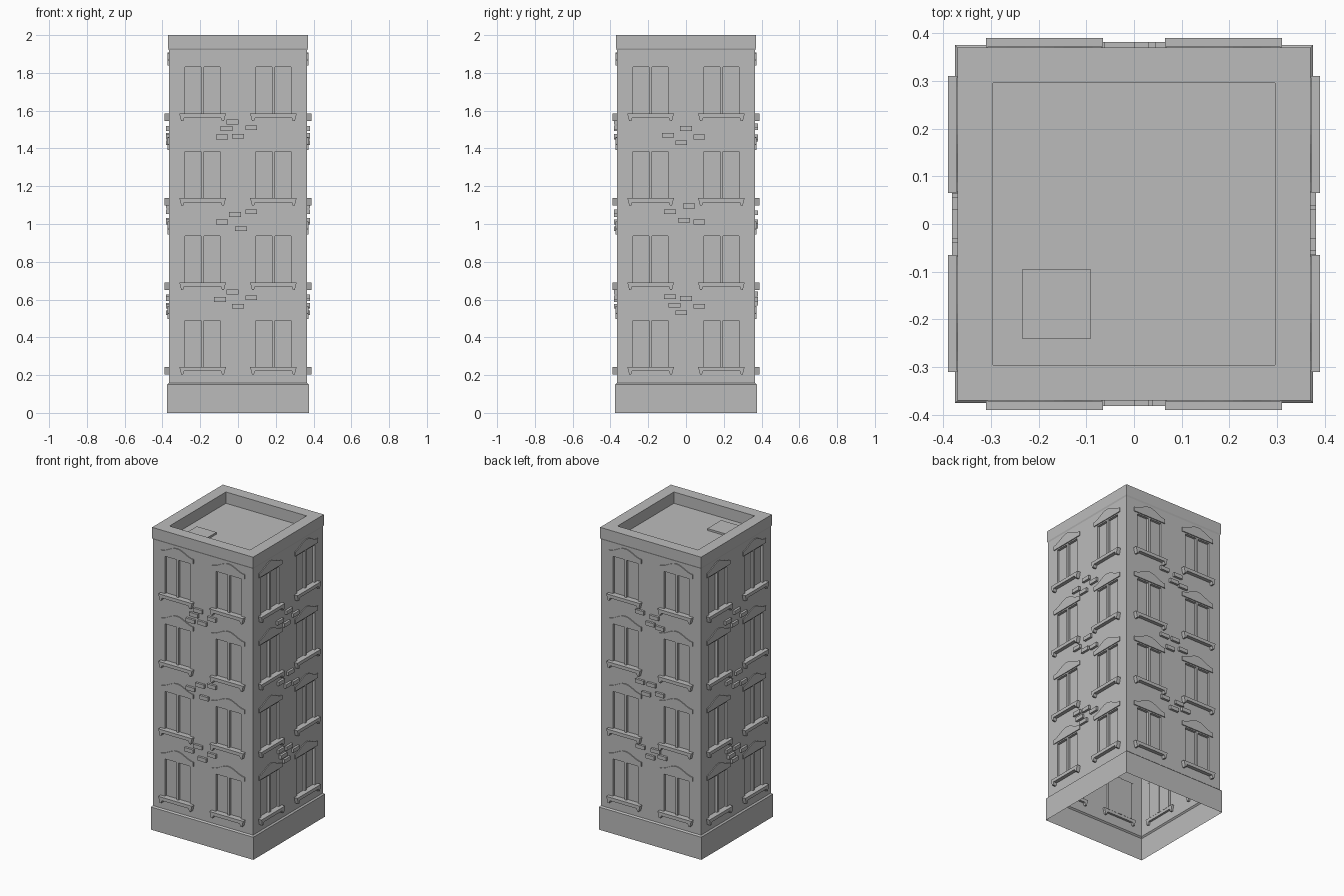
import bpy, bmesh, math
from mathutils import Matrix, Vector

if "Cube" in bpy.data.objects:
    bpy.data.objects.remove(bpy.data.objects["Cube"], do_unlink=True)

stone = bpy.data.materials.new("grey_stone")
stone.use_nodes = True
GREY = (0.5, 0.5, 0.5, 1)
stone.diffuse_color = GREY
stone.node_tree.nodes["Principled BSDF"].inputs["Base Color"].default_value = GREY

WALL = 0.366
FLOOR = 0.447          # storey height
STOREYS = 4
SILL_TOP = 0.24
WINDOW_H = 0.25
CENTRE = 0.1875        # window axis from the middle of a side


def finish(bm, name, turn=0):
    bm.transform(Matrix.Rotation(turn * math.pi / 2, 4, "Z"))
    mesh = bpy.data.meshes.new(name)
    bm.to_mesh(mesh)
    bm.free()
    mesh.materials.append(stone)
    obj = bpy.data.objects.new(name, mesh)
    bpy.context.collection.objects.link(obj)


def box(bm, u, z, w, h, inner, outer):
    size = Matrix.Diagonal((w, outer - inner, h, 1))
    place = Matrix.Translation((u, -(inner + outer) / 2, z))
    bmesh.ops.create_cube(bm, size=1, matrix=place @ size)


def plate(bm, outline, inner, outer):
    """Extrude an outline of (u, z) points out from the wall."""
    face = bm.faces.new([bm.verts.new((u, -inner, z)) for u, z in outline])
    out = bmesh.ops.extrude_face_region(bm, geom=[face])["geom"]
    moved = [v for v in out if isinstance(v, bmesh.types.BMVert)]
    bmesh.ops.translate(bm, verts=moved, vec=Vector((0, inner - outer, 0)))


def square_rings(name, rings, capped):
    """Join square rings given as (half width, height)."""
    bm = bmesh.new()
    corners = ((-1, -1), (1, -1), (1, 1), (-1, 1))
    loops = [[bm.verts.new((sx * r, sy * r, z)) for sx, sy in corners]
             for r, z in rings]
    for low, high in zip(loops, loops[1:]):
        for i in range(4):
            j = (i + 1) % 4
            bm.faces.new((low[i], low[j], high[j], high[i]))
    if capped:
        bm.faces.new(loops[-1])
    finish(bm, name)


# Base, parapet with sunken roof, and roof hatch
square_rings("plinth", [(0.375, 0), (0.375, 0.15), (WALL, 0.158)], False)
square_rings("parapet_and_roof", [(WALL, 1.92), (0.37, 1.93), (0.37, 2),
                                  (0.295, 2), (0.295, 1.925)], True)
bm = bmesh.new()
box(bm, -0.1625, 1.93, 0.145, 0.015, 0.095, 0.24)
finish(bm, "roof_hatch")


def wall_sheet(turn, name):
    """One side with sunken window openings."""
    us = [-WALL, -0.28, -0.095, 0.095, 0.28, WALL]
    zs = [0.158]
    for s in range(STOREYS):
        base = SILL_TOP + s * FLOOR
        zs += [base, base + WINDOW_H]
    zs.append(1.92)
    bm = bmesh.new()
    grid = [[bm.verts.new((u, -WALL, z)) for u in us] for z in zs]
    windows = []
    for r in range(len(zs) - 1):
        for c in range(len(us) - 1):
            face = bm.faces.new((grid[r][c], grid[r][c + 1],
                                 grid[r + 1][c + 1], grid[r + 1][c]))
            if r % 2 and c % 2:
                windows.append(face)
    bm.normal_update()
    bmesh.ops.inset_individual(bm, faces=windows, thickness=0.001, depth=-0.015)
    finish(bm, name, turn)


def sill_outline(u, top):
    half = [(0.123, 0), (0.113, -0.04), (0.103, -0.04), (0.097, -0.022)]
    return ([(u + x, top + z) for x, z in half]
            + [(u - x, top + z) for x, z in reversed(half)])


def hood_outline(u, base):
    """Shallow hood with a curved crest."""
    w, n = 0.12, 12
    crest = []
    for i in range(n + 1):
        t = 1 - 2 * i / n
        rise = 0.02 * (1 + math.cos(math.pi * t))
        crest.append((u + w * t, base + 0.028 + rise))
    return [(u - w, base), (u + w, base)] + crest


front_bricks = [(-.03, 1.54), (-.06, 1.505), (.07, 1.51), (-.085, 1.46), (0, 1.465),
                (-.015, 1.05), (.07, 1.065), (-.085, 1.01), (.015, .975),
                (-.03, .64), (-.095, .6), (.07, .61), (0, .565)]
side_bricks = [(0, 1.505), (-.095, 1.47), (.07, 1.46), (-.025, 1.43),
               (.015, 1.095), (-.085, 1.065), (-.01, 1.02), (.07, 1.01),
               (-.085, .615), (0, .605), (-.06, .57), (.07, .565), (-.025, .53)]
back_bricks = [(-.075, 1.52), (.03, 1.51), (0, 1.46), (.07, 1.45),
               (-.075, 1.06), (.01, 1.06), (-.03, .99), (.07, 1.01),
               (-.07, .63), (.04, .63), (0, .58), (.09, .6)]

sides = [("front", front_bricks), ("left", side_bricks),
         ("back", back_bricks), ("right", side_bricks)]
for turn, (side, bricks) in enumerate(sides):
    wall_sheet(turn, side + "_wall")
    sills, hoods, mullions, loose = (bmesh.new() for _ in range(4))
    for s in range(STOREYS):
        top = SILL_TOP + s * FLOOR
        for u in (-CENTRE, CENTRE):
            plate(sills, sill_outline(u, top + 0.003), 0.352, 0.39)
            plate(hoods, hood_outline(u, top + WINDOW_H + 0.008), WALL - 0.002, 0.372)
            box(mullions, u, top + WINDOW_H / 2, 0.016, WINDOW_H, 0.348, WALL)
    for u, z in bricks:
        box(loose, u, z, 0.063, 0.025, 0.36, 0.381)
    for part, name in ((sills, "window_sills"), (hoods, "window_hoods"),
                       (mullions, "window_mullions"), (loose, "exposed_bricks")):
        bmesh.ops.recalc_face_normals(part, faces=part.faces)
        finish(part, side + "_" + name, turn)
